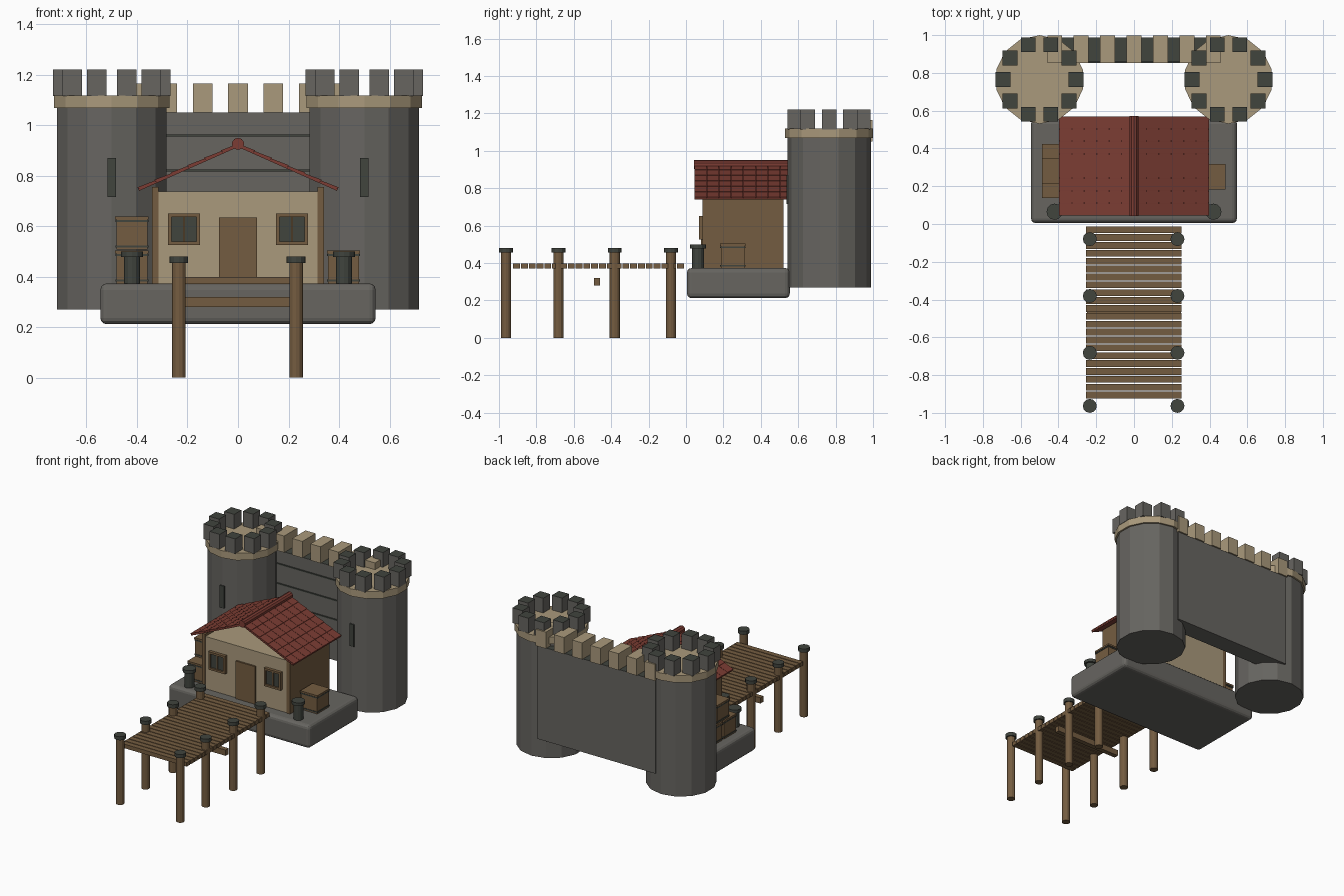
import bpy, bmesh, math
from mathutils import Matrix, Vector

if "Cube" in bpy.data.objects:
    bpy.data.objects.remove(bpy.data.objects["Cube"])


def material(name, rgb):
    m = bpy.data.materials.new(name)
    m.diffuse_color = (*rgb, 1)
    m.use_nodes = True
    m.node_tree.nodes["Principled BSDF"].inputs["Base Color"].default_value = m.diffuse_color
    return m


STONE = material("grey stone", (0.135, 0.13, 0.118))
DARK = material("dark slate", (0.052, 0.058, 0.048))
TAN = material("tan plaster", (0.40, 0.32, 0.20))
WOOD = material("brown wood", (0.175, 0.108, 0.052))
RED = material("red tile", (0.20, 0.046, 0.033))


class Part:
    """Collects simple solids into one named object."""

    def __init__(self, name, *mats):
        self.name, self.mats, self.bm = name, mats, bmesh.new()

    def box(self, x0, x1, y0, y1, z0, z1, mat=0, top=None, tilt=None):
        size = Matrix.Diagonal((x1 - x0, y1 - y0, z1 - z0, 1))
        mid = Matrix.Translation(((x0 + x1) / 2, (y0 + y1) / 2, (z0 + z1) / 2))
        m = mid @ size if tilt is None else tilt @ mid @ size
        r = bmesh.ops.create_cube(self.bm, size=1, matrix=m)
        for f in {f for v in r["verts"] for f in v.link_faces}:
            f.normal_update()
            f.material_index = top if top is not None and f.normal.z > 0.9 else mat

    def prism(self, x, y, z0, z1, radius, sides, mat=0):
        rings = []
        for z in (z0, z1):
            rings.append([self.bm.verts.new((
                x + radius * math.sin(2 * math.pi * k / sides),
                y + radius * math.cos(2 * math.pi * k / sides), z)) for k in range(sides)])
        faces = [self.bm.faces.new(rings[0]), self.bm.faces.new(rings[1][::-1])]
        for k in range(sides):
            j = (k + 1) % sides
            faces.append(self.bm.faces.new((rings[0][k], rings[1][k], rings[1][j], rings[0][j])))
        for f in faces:
            f.material_index = mat

    def done(self):
        bmesh.ops.recalc_face_normals(self.bm, faces=self.bm.faces)
        me = bpy.data.meshes.new(self.name)
        self.bm.to_mesh(me)
        self.bm.free()
        for m in self.mats:
            me.materials.append(m)
        ob = bpy.data.objects.new(self.name, me)
        bpy.context.collection.objects.link(ob)
        return ob


# Two towers with rim, battlements and arrow slit
TY = 0.765
for side, sx in (("left", -0.5), ("right", 0.5)):
    p = Part(side + "_tower", STONE)
    p.prism(sx, TY, 0.27, 1.08, 0.223, 14)
    p.done()
    p = Part(side + "_tower_rim", TAN)
    p.prism(sx, TY, 1.068, 1.118, 0.235, 14)
    p.done()
    p = Part(side + "_tower_battlements", STONE, DARK)
    for k in range(10):
        a = k * math.tau / 10
        x, y = sx + 0.193 * math.cos(a), TY + 0.193 * math.sin(a)
        p.box(x - 0.039, x + 0.039, y - 0.039, y + 0.039, 1.115, 1.22, 0, top=1)
    p.done()
    p = Part(side + "_arrow_slit", DARK)
    p.box(sx - 0.016, sx + 0.016, 0.536, 0.56, 0.715, 0.87)
    p.done()

# Curtain wall with joint strips and battlements
p = Part("curtain_wall", STONE, DARK)
p.box(-0.455, 0.455, 0.86, 0.988, 0.40, 1.05, 0, top=1)
p.done()
p = Part("wall_joint_strips", DARK)
for z in (0.55, 0.685, 0.82, 0.958):
    p.box(-0.4, 0.4, 0.853, 0.862, z - 0.004, z + 0.004)
p.done()
p = Part("wall_battlements", TAN)
for k in range(-3, 4):
    p.box(k * 0.14 - 0.039, k * 0.14 + 0.039, 0.852, 0.998, 1.05, 1.165)
p.done()

# Stone platform with rounded edges
p = Part("platform", STONE)
p.box(-0.545, 0.545, 0.005, 0.555, 0.212, 0.373)
ob = p.done()
b = ob.modifiers.new("rounded", "BEVEL")
b.width, b.segments = 0.025, 3

# Corner bollards on the platform
p = Part("bollards", DARK)
for x in (-0.42, 0.42):
    p.prism(x, 0.065, 0.37, 0.48, 0.032, 12)
    p.prism(x, 0.065, 0.478, 0.5, 0.043, 12)
p.done()

# House walls
p = Part("house_walls", TAN)
p.box(-0.318, 0.318, 0.092, 0.52, 0.37, 0.737)
p.done()
p = Part("house_side_walls", WOOD)
for s in (-1, 1):
    p.box(*sorted((s * 0.314, s * 0.34)), 0.087, 0.522, 0.37, 0.755)
p.done()

# Door and windows
p = Part("door", WOOD)
p.box(-0.075, 0.075, 0.08, 0.1, 0.37, 0.635)
p.done()
for side, x in (("left", -0.214), ("right", 0.214)):
    p = Part(side + "_window", WOOD, DARK)
    p.box(x - 0.05, x + 0.05, 0.082, 0.1, 0.535, 0.64, 1)
    for dx in (-0.057, 0.057):
        p.box(x + dx - 0.007, x + dx + 0.007, 0.07, 0.1, 0.525, 0.65)
    p.box(x - 0.004, x + 0.004, 0.076, 0.1, 0.535, 0.64)
    for z in (0.532, 0.643):
        p.box(x - 0.06, x + 0.06, 0.07, 0.1, z - 0.007, z + 0.007)
    p.done()

# Tiled roof: two sloped slabs carrying rows of tiles, plus a ridge
RUN, DROP, RIDGE = 0.395, 0.175, 0.922
length, angle = math.hypot(RUN, DROP), math.atan2(DROP, RUN)
for side, turn in (("right", 0), ("left", math.pi)):
    slope = (Matrix.Translation((0, 0.307, RIDGE)) @ Matrix.Rotation(turn, 4, "Z")
             @ Matrix.Rotation(angle, 4, "Y"))
    p = Part(side + "_roof", RED)
    p.box(0, length, -0.262, 0.262, -0.008, 0.0, tilt=slope)
    rows, cols = 6, 8
    for r in range(rows):
        for c in range(cols):
            u, v = length / rows, 0.524 / cols
            y = -0.262 + c * v
            flick = (Matrix.Translation((r * u, 0, 0.0))
                     @ Matrix.Rotation(-0.05, 4, "Y"))
            p.box(0, u, y + 0.001, y + v - 0.001, -0.003, 0.004, tilt=slope @ flick)
    p.done()
p = Part("roof_ridge", RED)
p.prism(0, 0, 0, 0.53, 0.024, 10)
ob = p.done()
ob.data.transform(Matrix.Translation((0, 0.572, 0.926)) @ Matrix.Rotation(math.pi / 2, 4, "X"))

# Crates with dark bands
p = Part("crates", WOOD, DARK)
for x, y, z in ((-0.42, 0.205, 0.373), (-0.42, 0.355, 0.373), (-0.42, 0.28, 0.508),
                (0.418, 0.25, 0.373)):
    p.box(x - 0.062, x + 0.062, y - 0.064, y + 0.064, z, z + 0.122)
    for h in (0.012, 0.112):
        p.box(x - 0.065, x + 0.065, y - 0.067, y + 0.067, z + h - 0.004, z + h + 0.004, 1)
    p.box(x - 0.066, x + 0.066, y - 0.068, y + 0.068, z + 0.118, z + 0.13)
p.done()

# Dock planks, cross beam and posts
p = Part("dock_planks", WOOD)
for k in range(22):
    y = -0.03 - k * 0.0417
    p.box(-0.255, 0.252, y - 0.018, y + 0.018, 0.37, 0.398)
p.done()
p = Part("dock_cross_beam", WOOD)
p.box(-0.25, 0.25, -0.493, -0.46, 0.28, 0.32)
p.done()
p = Part("dock_posts", WOOD, DARK)
for x in (-0.234, 0.23):
    for y in (-0.08, -0.381, -0.682, -0.963):
        p.prism(x, y, 0.0, 0.457, 0.027, 12)
        p.prism(x, y, 0.455, 0.48, 0.037, 12, 1)
p.done()
